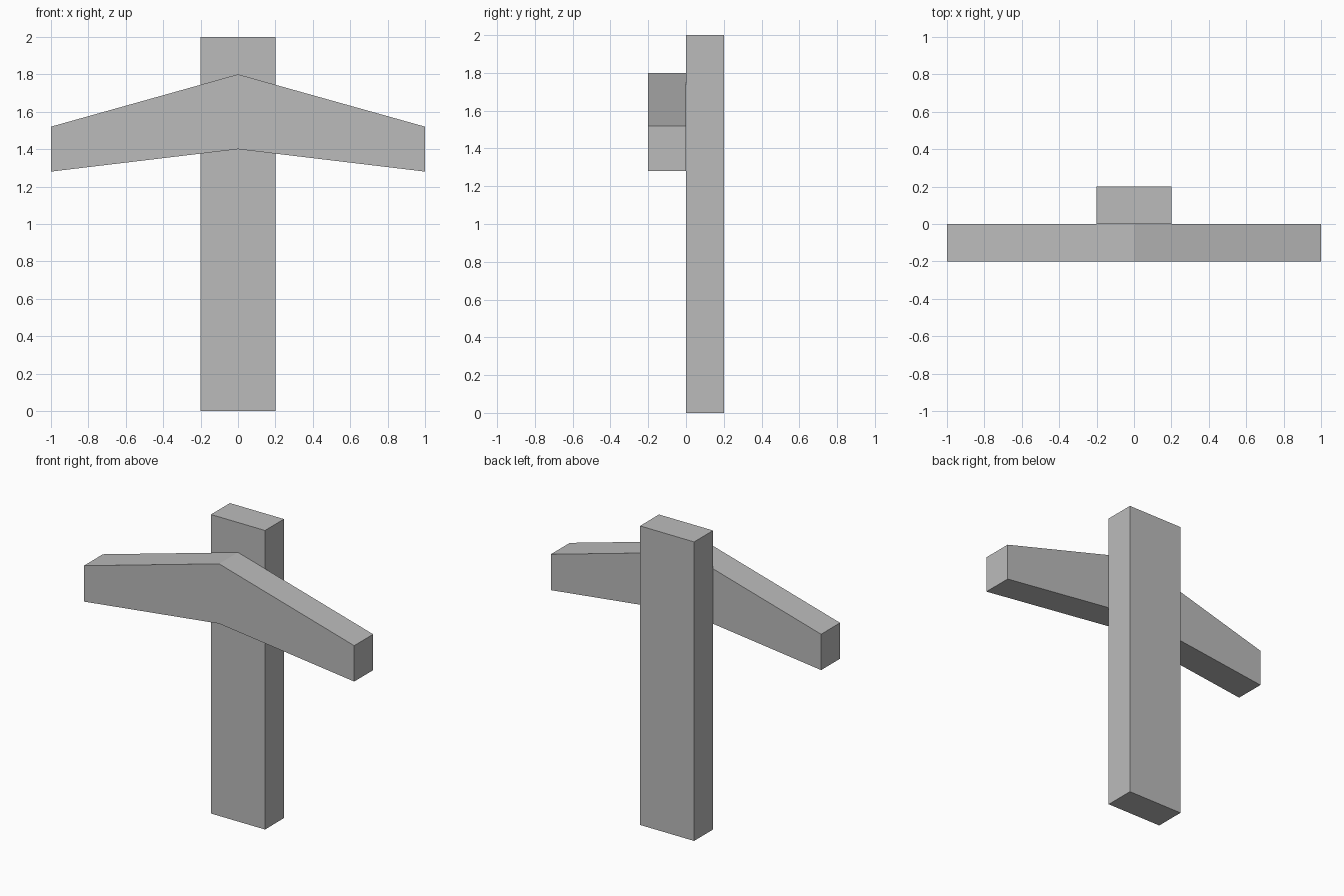
import bpy
import bmesh

cube = bpy.data.objects.get("Cube")
if cube:
    bpy.data.objects.remove(cube, do_unlink=True)

# Single plain grey for both beams
grey = bpy.data.materials.new("plain_grey")
grey.use_nodes = True
color = (0.5, 0.5, 0.5, 1)
grey.diffuse_color = color
grey.node_tree.nodes["Principled BSDF"].inputs["Base Color"].default_value = color


def extruded_profile(name, profile, y_front, depth):
    """Extrude an x-z outline backwards along y into a solid."""
    bm = bmesh.new()
    face = bm.faces.new([bm.verts.new((x, y_front, z)) for x, z in profile])
    result = bmesh.ops.extrude_face_region(bm, geom=[face])
    moved = [v for v in result["geom"] if isinstance(v, bmesh.types.BMVert)]
    bmesh.ops.translate(bm, verts=moved, vec=(0, depth, 0))
    bmesh.ops.recalc_face_normals(bm, faces=bm.faces)
    mesh = bpy.data.meshes.new(name)
    bm.to_mesh(mesh)
    bm.free()
    mesh.materials.append(grey)
    obj = bpy.data.objects.new(name, mesh)
    bpy.context.collection.objects.link(obj)
    return obj


# Upright post at the back
extruded_profile("upright_post", [(-0.2, 0), (0.2, 0), (0.2, 2), (-0.2, 2)], 0, 0.2)

# Drooping, tapered crossbar fixed to the front of the post
extruded_profile("crossbar", [(-1, 1.28), (0, 1.4), (1, 1.28),
                              (1, 1.52), (0, 1.8), (-1, 1.52)], -0.2, 0.2)
